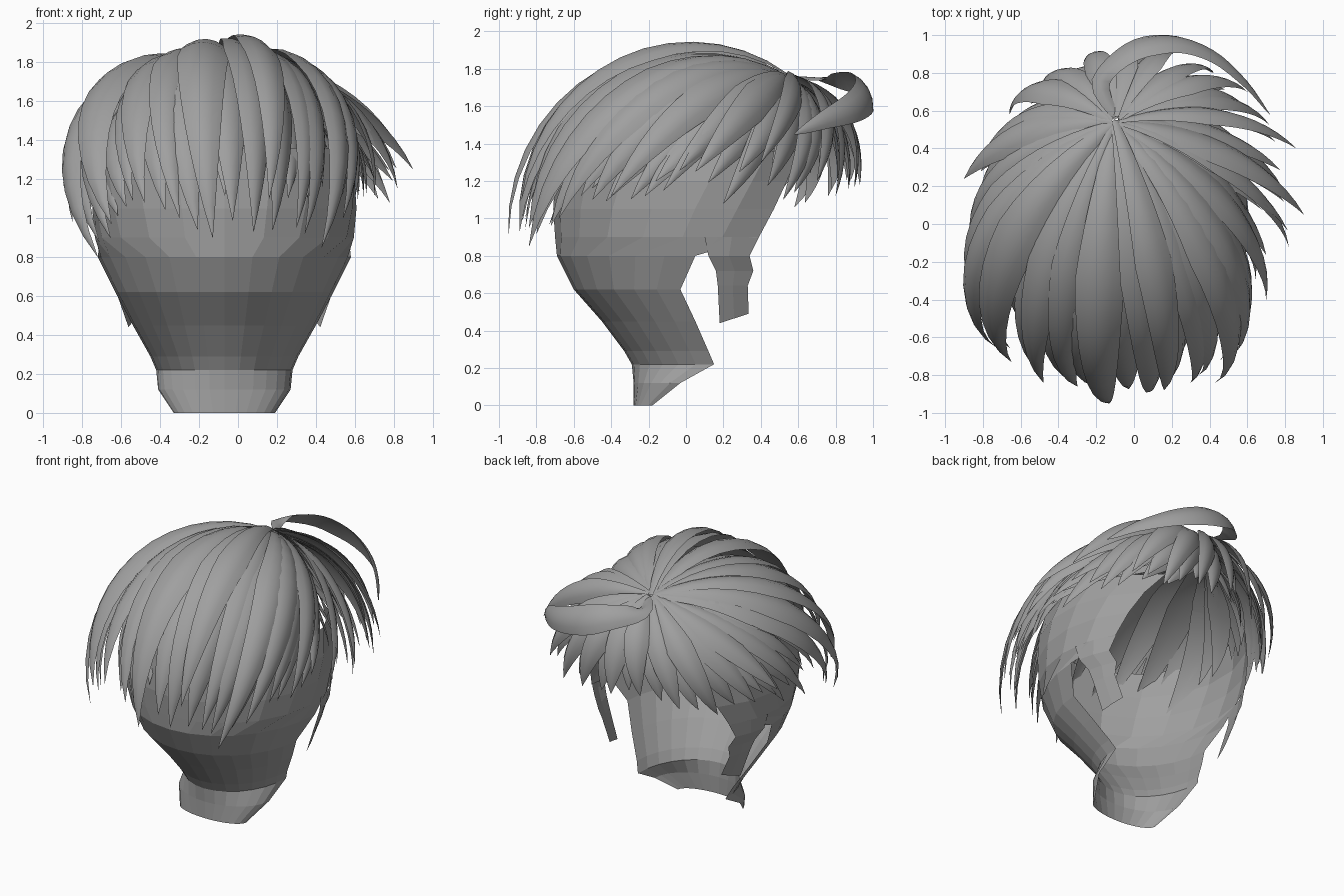
import bpy, bmesh, math, random
from mathutils import Vector

if "Cube" in bpy.data.objects:
    bpy.data.objects.remove(bpy.data.objects["Cube"])

random.seed(4)
CX = -0.07                       # the head sits slightly left of centre
CENTRE = Vector((CX, 0, 1.05))   # centre of the hair dome
ROOT = Vector((-0.1, 0.55, 1.77))

hair_mat = bpy.data.materials.new("hair_grey")
hair_mat.diffuse_color = (0.35, 0.35, 0.35, 1)
hair_mat.use_nodes = True
hair_mat.node_tree.nodes["Principled BSDF"].inputs["Base Color"].default_value = hair_mat.diffuse_color


def make_object(name, bm, smooth):
    bm.normal_update()
    me = bpy.data.meshes.new(name)
    bm.to_mesh(me)
    bm.free()
    me.materials.append(hair_mat)
    for p in me.polygons:
        p.use_smooth = smooth
    ob = bpy.data.objects.new(name, me)
    bpy.context.collection.objects.link(ob)
    if smooth:
        bpy.context.view_layer.objects.active = ob
        ob.select_set(True)
        bpy.ops.object.shade_smooth_by_angle(angle=math.radians(45))
        ob.select_set(False)
    return ob


def skin(bm, rows):
    vs = [[bm.verts.new(p) for p in r] for r in rows]
    for a, b in zip(vs, vs[1:]):
        for i in range(len(a) - 1):
            bm.faces.new((a[i], a[i + 1], b[i + 1], b[i]))
    return vs


# Scalp: low-poly open shell, each row = height, back y, half width, front edge y
ROWS = [(0.0, -.28, .26, -.18), (.12, -.28, .34, -.03), (.22, -.29, .35, .15),
        (.29, -.33, .38, .12), (.45, -.45, .47, .05), (.62, -.60, .56, -.03),
        (.8, -.69, .65, .05), (.9, -.7, .665, .39), (1.05, -.71, .68, .47),
        (1.2, -.7, .68, .54), (1.36, -.68, .64, .6)]
bm = bmesh.new()
rows = []
for z, yb, w, yf in ROWS:
    yc = yf if z < .85 else 0
    end = math.pi / 2 if z < .85 else math.acos(-yf / -yb)
    rows.append([(CX + w * math.sin(end * k / 7), yc - (yc - yb) * math.cos(end * k / 7), z)
                 for k in range(-7, 8)])
skin(bm, rows)
make_object("scalp", bm, False)

# Sideburns in front of the ear cutouts
BURN = [(.1, .39, .9, .665), (.12, .34, .8, .65), (.16, .36, .72, .61),
        (.17, .33, .64, .58), (.18, .335, .44, .51)]
bm = bmesh.new()
for s in (-1, 1):
    strip = []
    for y0, y1, z, w in BURN:
        ys = [y0 + (y1 - y0) * k / 2 for k in range(3)]
        strip.append([(CX + s * w * math.sqrt(1 - (y / .69) ** 2), y,
                       z + (.025 * k if z < .5 else 0)) for k, y in enumerate(ys)])
    skin(bm, strip)
make_object("sideburns", bm, False)


# A lock: pointed, arched blade following a path
def lock(bm, path, half, roll=0.0, arch=0.3):
    n = len(path) - 1
    rings = []
    for i, p in enumerate(path):
        t = i / n
        tan = (path[min(i + 1, n)] - path[max(i - 1, 0)]).normalized()
        out = (p - CENTRE).normalized()
        side = tan.cross(out).normalized()
        up = side.cross(tan).normalized()
        c, s = math.cos(roll), math.sin(roll)
        side, up = side * c + up * s, up * c - side * s
        w = half * min(1, .15 + 2.0 * t) * (1 - t ** 3.2) + .001
        ring = []
        for k in range(-2, 3):
            u = k / 2
            ring.append(p + side * (w * u) - up * (w * arch * u * u))
        ring.append(p - up * (w * arch * .6))      # shallow underside
        ring.append(ring[0].copy())
        rings.append(ring)
    skin(bm, rings)


def dome_path(tip, shrink, root, bump, n=14):
    a, b = root - CENTRE, tip - CENTRE
    ra, rb = a.length, b.length * shrink
    da, db = a.normalized(), b.normalized()
    return [CENTRE + da.slerp(db, i / n) * (ra + (rb - ra) * i / n
            + bump * math.sin(math.pi * i / n)) for i in range(n + 1)]


# Lock tips, going round the head from the back left
TIPS = [(-.72, -.66, .8), (-.65, -.73, .97), (-.48, -.84, 1.08), (-.3, -.86, 1.0),
        (-.13, -.95, .9), (.08, -.89, .93), (.3, -.84, .95),
        (.43, -.84, .85), (.54, -.68, 1.0), (.6, -.5, 1.1), (.7, -.4, 1.12),
        (.66, -.22, 1.12), (.82, -.12, 1.15), (.9, .05, 1.25), (.78, .2, 1.08),
        (.86, .4, 1.3), (.72, .52, 1.1), (.6, .7, 1.2),
        (.42, .8, 1.12), (.2, .9, 1.16), (-.05, .93, 1.18),
        (-.25, .88, 1.2), (-.48, .76, 1.12), (-.66, .58, 1.06),
        (-.8, .35, 1.1), (-.9, .24, 1.18), (-.82, .05, 1.0), (-.85, -.15, .98),
        (-.81, -.3, 1.1), (-.77, -.5, .9)]
TIPS = [Vector(t) for t in TIPS]

# Three layers of locks: name, shift along the tips, tip shrink, bump, tip lift
LAYERS = [("outer_locks", 0, 1, -.035, 0), ("middle_locks", .5, .95, -.055, .02),
          ("under_locks", .3, .8, -.08, .17)]
for name, shift, shrink, bump, lift in LAYERS:
    bm = bmesh.new()
    for i, tip in enumerate(TIPS):
        tip = tip.lerp(TIPS[(i + 1) % len(TIPS)], shift)
        tip.z += lift + (random.uniform(-.04, .06) if shift else 0)
        flat = Vector((tip.x - ROOT.x, tip.y - ROOT.y, 0)).normalized()
        root = ROOT + flat * .02 - Vector((0, 0, (1 - shrink) * .6 + random.uniform(0, .02)))
        omega = (root - CENTRE).angle(tip - CENTRE)
        front = max(0, min(1, (tip.y - .2) / .4))     # fringe puffs forward
        back = max(0, min(1, (-tip.y - .5) / .3)) * (abs(tip.x) < .6)
        left = (tip.x < -.6) * (1 - front)            # fuller on the left
        b = bump + .11 * front - .01 * back + .035 * left + random.uniform(-.02, .015)
        lock(bm, dome_path(tip, shrink, root, b),
             (.045 + .038 * omega) * random.uniform(.8, 1.1) + .02 * front,
             random.uniform(.1, .45), .35)
    make_object(name, bm, True)

# Raised lock over the crown
bm = bmesh.new()
lock(bm, dome_path(Vector((.16, -.88, 1.1)), 1, ROOT, -.012), .11, .15)
make_object("crown_lock", bm, True)

# Loose curl sweeping forward and round to the right
CURL = [Vector(p) for p in ((-.09, .56, 1.76), (-.18, .76, 1.75), (-.02, .93, 1.73),
                            (.2, .98, 1.67), (.42, .91, 1.6), (.6, .75, 1.53), (.72, .58, 1.45))]
path = []
for i in range(len(CURL) - 1):
    p0, p1, p2, p3 = (CURL[min(max(i + k, 0), len(CURL) - 1)] for k in (-1, 0, 1, 2))
    for k in range(4):
        t = k / 4
        path.append(.5 * (2 * p1 + (p2 - p0) * t + (2 * p0 - 5 * p1 + 4 * p2 - p3) * t * t
                          + (3 * p1 - p0 - 3 * p2 + p3) * t ** 3))
path.append(CURL[-1])
bm = bmesh.new()
lock(bm, path, .11, 0.1)
make_object("loose_curl", bm, True)
